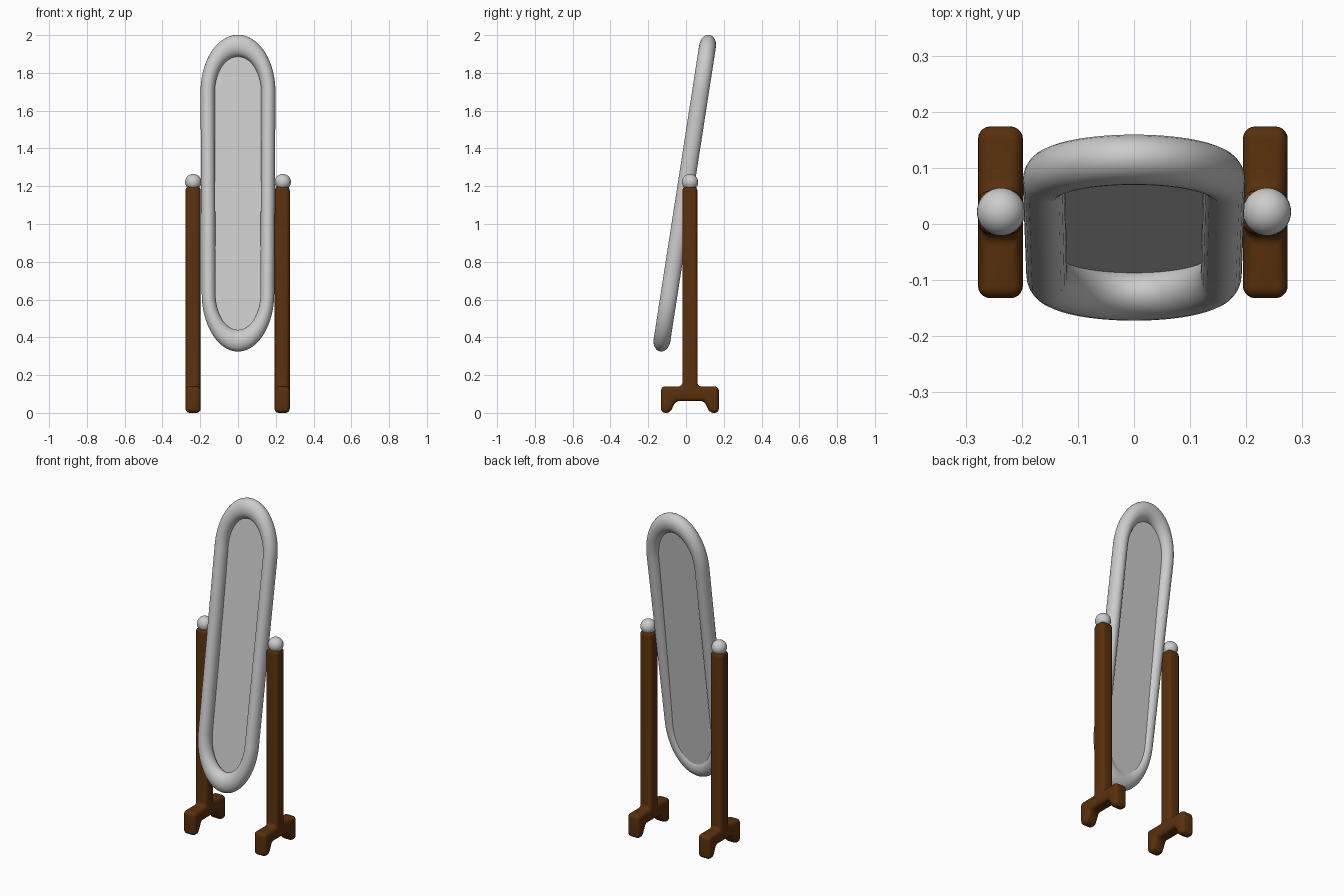
import bpy, bmesh
from math import sin, cos, pi, atan

if "Cube" in bpy.data.objects:
    bpy.data.objects.remove(bpy.data.objects["Cube"])

TILT = atan(0.155)
CENTRE = (0, -0.0065, 1.163)
HALF_W, ARC_H, STRAIGHT = 0.158, 0.251, 0.539   # stadium path of the frame
TUBE_X, TUBE_Y = 0.0372, 0.0445                 # tube radii
STRETCH = ARC_H / 0.16                          # ends are stretched upwards
SIDES, RING = 96, 24

wood = bpy.data.materials.new("brown_wood")
wood.diffuse_color = (0.1, 0.03, 0.004, 1)
wood.use_nodes = True
wood.node_tree.nodes["Principled BSDF"].inputs["Base Color"].default_value = wood.diffuse_color


def add_object(name, bm, smooth=True):
    bmesh.ops.recalc_face_normals(bm, faces=bm.faces)
    mesh = bpy.data.meshes.new(name)
    bm.to_mesh(mesh)
    bm.free()
    for p in mesh.polygons:
        p.use_smooth = smooth
    ob = bpy.data.objects.new(name, mesh)
    bpy.context.collection.objects.link(ob)
    return ob


def stadium_point(i, offset, depth, lean=0):
    # half a turn on each end, joined by straight sides
    half = SIDES // 2
    upper = i < half
    a = pi * (i % half) / (half - 1) + (0 if upper else pi)
    z = sin(a) * (ARC_H + offset * STRETCH) + (STRAIGHT if upper else -STRAIGHT)
    x = cos(a) * (HALF_W + offset) * (1 + 0.03 * z)   # slightly narrower at the bottom
    return (x, depth + lean * z, z)


def tilt(ob):
    ob.location = CENTRE
    ob.rotation_euler.x = -TILT


# oval frame tube
bm = bmesh.new()
rings = [[bm.verts.new(stadium_point(i, TUBE_X * cos(2 * pi * j / RING),
                                     TUBE_Y * sin(2 * pi * j / RING)))
          for j in range(RING)] for i in range(SIDES)]
for i in range(SIDES):
    a, b = rings[i], rings[(i + 1) % SIDES]
    for j in range(RING):
        k = (j + 1) % RING
        bm.faces.new((a[j], b[j], b[k], a[k]))
tilt(add_object("mirror_frame", bm))

# mirror pane, a little more upright than the frame
bm = bmesh.new()
bm.faces.new([bm.verts.new(stadium_point(i, 0, 0.019, -0.022)) for i in range(SIDES)])
tilt(add_object("mirror_pane", bm, smooth=False))

# posts with two-toed feet, and ball finials
HALF_PROFILE = [(0.075, 0.064), (0.105, 0), (0.153, 0), (0.153, 0.14),
                (0.039, 0.14), (0.039, 1.2)]
PROFILE = HALF_PROFILE + [(-y, z) for y, z in reversed(HALF_PROFILE)]
POST_Y = 0.0208

for side, post_x, ball_x in (("left", -0.238, -0.237), ("right", 0.234, 0.237)):
    bm = bmesh.new()
    face = bm.faces.new([bm.verts.new((-0.04, y, z)) for y, z in PROFILE])
    ext = bmesh.ops.extrude_face_region(bm, geom=[face])
    bmesh.ops.translate(bm, vec=(0.08, 0, 0),
                        verts=[v for v in ext["geom"] if isinstance(v, bmesh.types.BMVert)])
    post = add_object(side + "_post", bm)
    post.location = (post_x, POST_Y, 0)
    post.data.materials.append(wood)
    bevel = post.modifiers.new("round", "BEVEL")
    bevel.width = 0.022
    bevel.segments = 5
    bevel.limit_method = "ANGLE"
    bevel.use_clamp_overlap = False

    bm = bmesh.new()
    bmesh.ops.create_uvsphere(bm, u_segments=32, v_segments=16, radius=0.043)
    ball = add_object(side + "_finial", bm)
    ball.location = (ball_x, POST_Y + 0.001, 1.222)
